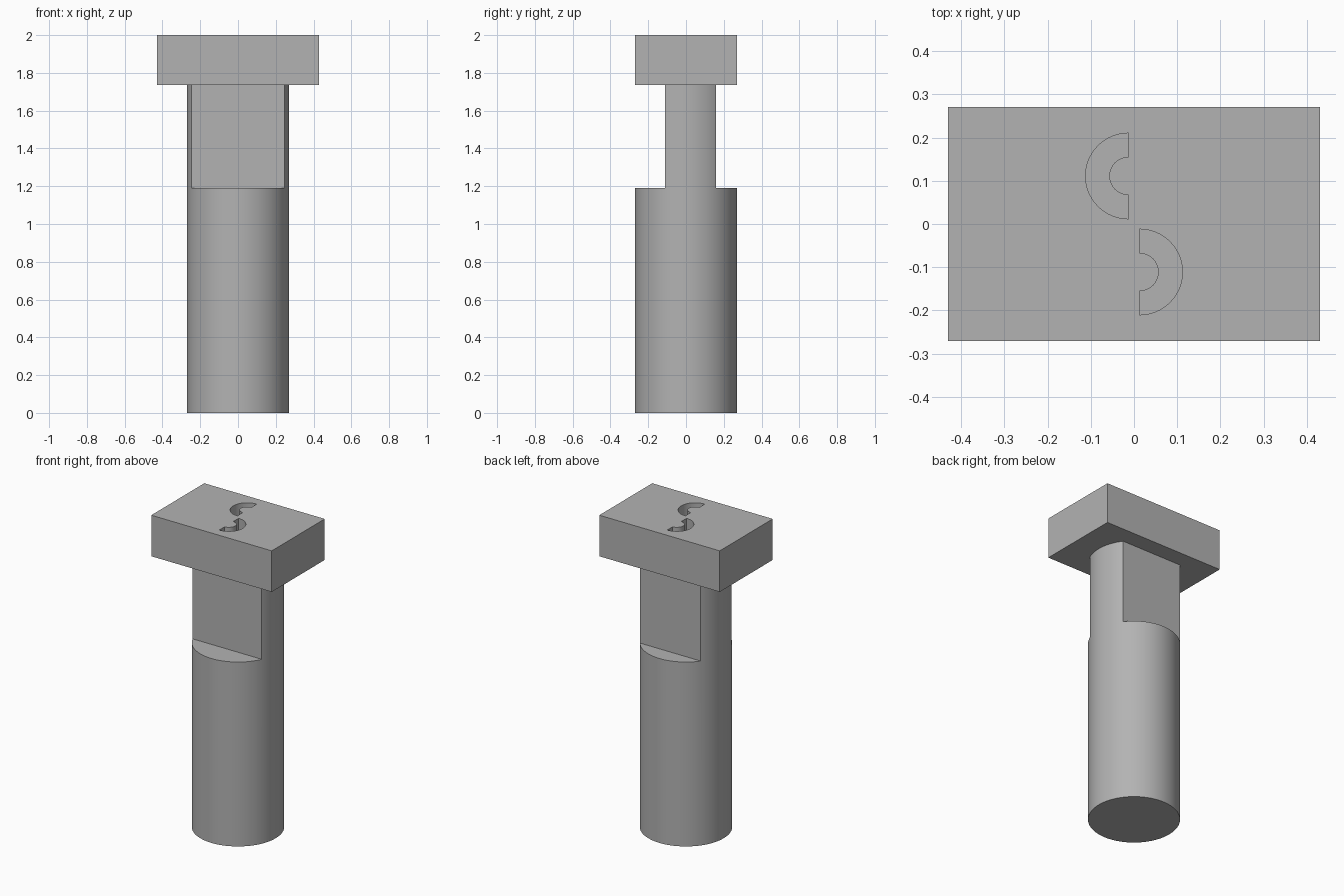
import bpy, bmesh
from math import cos, sin, pi, radians

if "Cube" in bpy.data.objects:
    bpy.data.objects.remove(bpy.data.objects["Cube"], do_unlink=True)

RADIUS = 0.27
SHOULDER, HEAD_BASE, TOP = 1.19, 1.735, 2.0
FLAT_FRONT, FLAT_BACK = -0.11, 0.16
GROOVE_DEPTH = 0.1

steel = bpy.data.materials.new("plain grey")
steel.use_nodes = True
grey = (0.45, 0.45, 0.45, 1)
steel.diffuse_color = grey
steel.node_tree.nodes["Principled BSDF"].inputs["Base Color"].default_value = grey


def prism(name, outline, z0, z1):
    """Extrude a flat outline from z0 up to z1."""
    bm = bmesh.new()
    face = bm.faces.new([bm.verts.new((x, y, z0)) for x, y in outline])
    up = bmesh.ops.extrude_face_region(bm, geom=[face])["geom"]
    moved = [v for v in up if isinstance(v, bmesh.types.BMVert)]
    bmesh.ops.translate(bm, verts=moved, vec=(0, 0, z1 - z0))
    bmesh.ops.recalc_face_normals(bm, faces=bm.faces)
    mesh = bpy.data.meshes.new(name)
    bm.to_mesh(mesh)
    bm.free()
    mesh.materials.append(steel)
    obj = bpy.data.objects.new(name, mesh)
    bpy.context.collection.objects.link(obj)
    return obj


def arc(cx, cy, r, start, end, n):
    angles = [start + (end - start) * i / n for i in range(n + 1)]
    return [(cx + r * cos(a), cy + r * sin(a)) for a in angles]


def rect(x0, x1, y0, y1):
    return [(x0, y0), (x1, y0), (x1, y1), (x0, y1)]


def activate(obj):
    bpy.ops.object.select_all(action='DESELECT')
    obj.select_set(True)
    bpy.context.view_layer.objects.active = obj


def cut(obj, cutter):
    cutter.hide_render = True
    mod = obj.modifiers.new("cut", 'BOOLEAN')
    mod.operation = 'DIFFERENCE'
    mod.solver = 'EXACT'
    mod.object = cutter
    activate(obj)
    bpy.ops.object.modifier_apply(modifier=mod.name)
    bpy.data.objects.remove(cutter, do_unlink=True)


# Round shank with two flats milled into the neck
shank = prism("shank", arc(0, 0, RADIUS, 0, 2 * pi, 96)[:-1], 0, HEAD_BASE)
cut(shank, prism("front_flat_cutter", rect(-1, 1, -1, FLAT_FRONT), SHOULDER, TOP))
cut(shank, prism("back_flat_cutter", rect(-1, 1, FLAT_BACK, 1), SHOULDER, TOP))

# Rectangular head with two opposed half-ring grooves in its top
head = prism("head", rect(-0.43, 0.43, -RADIUS, RADIUS), HEAD_BASE, TOP)
for side in (-1, 1):
    cx, cy = 0.013 * side, -0.111 * side
    start = -pi / 2 * side
    ring = (arc(cx, cy, 0.099, start, start + pi, 32)
            + arc(cx, cy, 0.044, start + pi, start, 32))
    cut(head, prism("groove_cutter", ring, TOP - GROOVE_DEPTH, TOP + 0.1))

for part in (shank, head):
    activate(part)
    bpy.ops.object.shade_smooth_by_angle(angle=radians(30))
